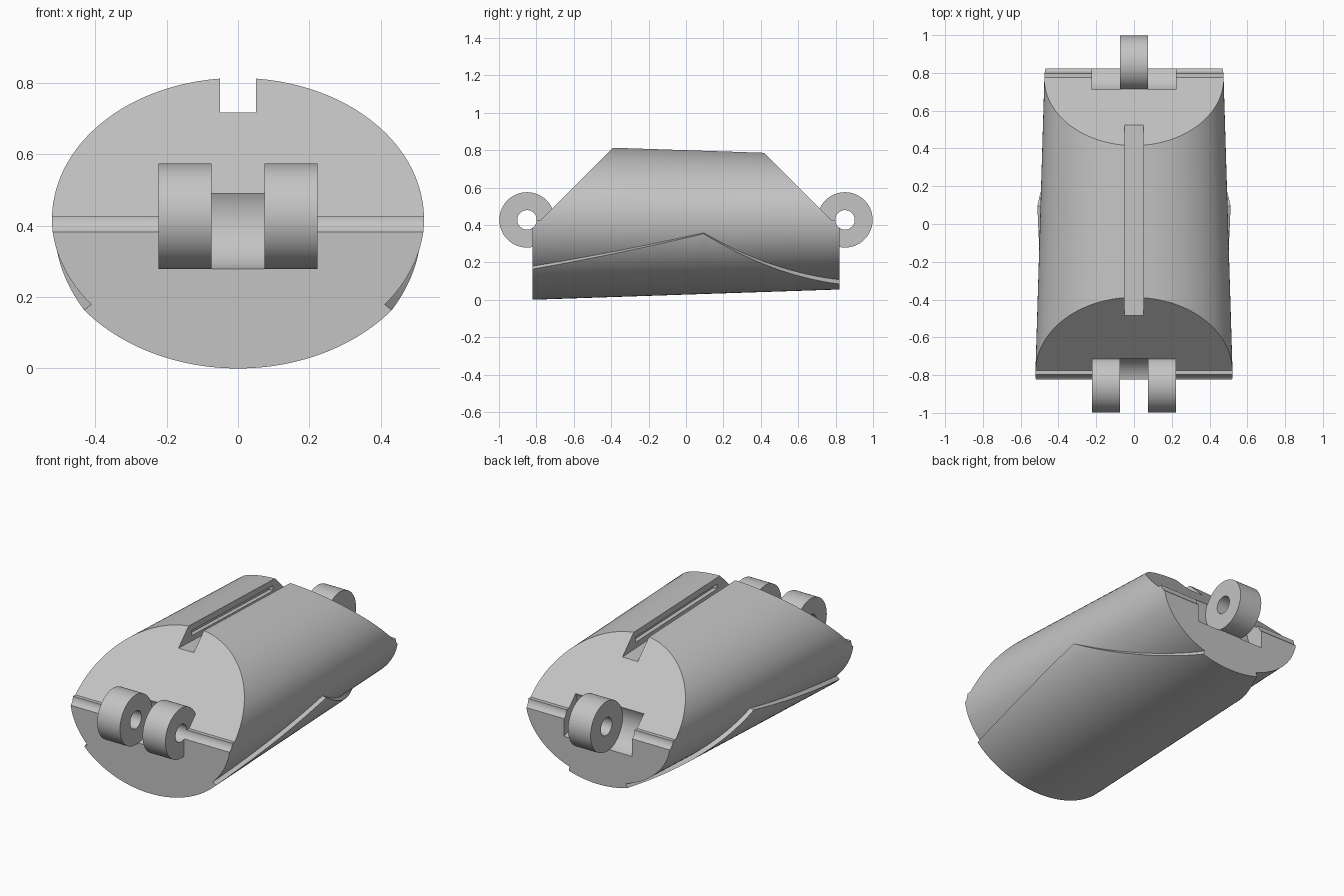
import bpy, bmesh
from math import sin, cos, pi, asin, radians

if "Cube" in bpy.data.objects:
    bpy.data.objects.remove(bpy.data.objects["Cube"])

AXIS = 0.427      # height of the taper axis and hinge pins
END = 0.822       # half length of the body
PIN = 0.85        # distance of hinge pins from the middle

grey = bpy.data.materials.new("plain grey")
grey.use_nodes = True
grey.diffuse_color = (0.55, 0.55, 0.55, 1)
grey.node_tree.nodes["Principled BSDF"].inputs["Base Color"].default_value = (0.55, 0.55, 0.55, 1)


def make(name, rings, closed_ends=True):
    """Skin a list of matching closed rings into a solid."""
    bm = bmesh.new()
    loops = [[bm.verts.new(p) for p in ring] for ring in rings]
    for a, b in zip(loops, loops[1:]):
        for i in range(len(a)):
            j = (i + 1) % len(a)
            bm.faces.new((a[i], a[j], b[j], b[i]))
    if closed_ends:
        bm.faces.new(loops[0])
        bm.faces.new(loops[-1])
    bmesh.ops.recalc_face_normals(bm, faces=bm.faces)
    mesh = bpy.data.meshes.new(name)
    bm.to_mesh(mesh)
    bm.free()
    mesh.materials.append(grey)
    ob = bpy.data.objects.new(name, mesh)
    bpy.context.collection.objects.link(ob)
    return ob


def prism(name, profile, x0, x1):
    return make(name, [[(x, y, z) for y, z in profile] for x in (x0, x1)])


def drum(name, y, radius, x0, x1, n=64):
    return prism(name, [(y + radius * cos(2 * pi * i / n), AXIS + radius * sin(2 * pi * i / n))
                        for i in range(n)], x0, x1)


def combine(target, tool, operation):
    """Apply a boolean and discard the tool."""
    tool.hide_render = True
    mod = target.modifiers.new("combine", "BOOLEAN")
    mod.operation, mod.solver, mod.object = operation, "EXACT", tool
    deps = bpy.context.evaluated_depsgraph_get()
    mesh = bpy.data.meshes.new_from_object(target.evaluated_get(deps))
    target.modifiers.clear()
    target.data = mesh
    bpy.data.objects.remove(tool)


def radii(y):
    """Half width and half height of the tapered oval at y."""
    t = (y + END) / (2 * END)
    return 0.523 - 0.05 * t, 0.402 - 0.055 * t


def oval(y, grow, angle):
    a, b = radii(y)
    return ((a + grow) * cos(angle), y, AXIS + (b + grow) * sin(angle))


# Tapered oval body
SEG = 128
body = make("body", [[oval(y, 0, 2 * pi * i / SEG) for i in range(SEG)] for y in (-END, END)])

# Sloped cut at each end, down to a narrow flat at pin height
for s in (-1, 1):
    slope = [(s * 1.2, AXIS), (s * 0.776, AXIS), (s * 0.253, 0.95), (s * 1.2, 0.95)]
    combine(body, prism("slope_cutter", slope, -0.8, 0.8), "DIFFERENCE")

# Top slot with a recess in both walls
slot = [(-0.6, 0.718), (-0.48, 0.718), (0.522, 0.68), (0.6, 0.68), (0.6, 0.95), (-0.6, 0.95)]
combine(body, prism("slot_cutter", slot, -0.05, 0.05), "DIFFERENCE")
recess = [(-0.36, 0.745), (0.4, 0.72), (0.4, 0.75), (-0.36, 0.775)]
combine(body, prism("recess_cutter", recess, -0.075, 0.075), "DIFFERENCE")

# Hinges: paired knuckles in front, single knuckle behind, with matching pockets
INNER, OUTER = 0.074, 0.223
sides = [(-OUTER, -INNER), (INNER, OUTER)]
middle = [(-INNER, INNER)]
for y, knuckles, pockets in ((-PIN, sides, middle), (PIN, middle, sides)):
    for x0, x1 in pockets:
        combine(body, drum("pocket_cutter", y, 0.151, x0, x1), "DIFFERENCE")
    for x0, x1 in knuckles:
        combine(body, drum("knuckle", y, 0.148, x0, x1), "UNION")
    combine(body, drum("pin_cutter", y, 0.052, -0.8, 0.8), "DIFFERENCE")


# Raised lower shell whose rim peaks on each flank
def rim_height(y):
    peak = 0.095
    if y < peak:
        t = (peak - y) / (peak + END)
        return 0.358 - 0.205 * t + 0.026 * t * t
    t = (y - peak) / (END - peak)
    return 0.358 - 0.42 * t + 0.169 * t * t


def shell_ring(y, n=64):
    start = asin((rim_height(y) - AXIS) / radii(y)[1])
    angles = [start - (pi + 2 * start) * i / n for i in range(n + 1)]
    outside = [oval(y, 0.025, a) for a in angles]
    inside = [oval(y, -0.01, a) for a in reversed(angles)]
    return outside + inside


stations = [-END + (0.095 + END) * i / 16 for i in range(16)]
stations += [0.095 + (END - 0.095) * i / 16 for i in range(17)]
shell = make("lower_shell", [shell_ring(y) for y in stations])

# Smooth curved faces, keep hard edges
for ob in (body, shell):
    bpy.ops.object.select_all(action="DESELECT")
    ob.select_set(True)
    bpy.context.view_layer.objects.active = ob
    bpy.ops.object.shade_smooth_by_angle(angle=radians(25))
